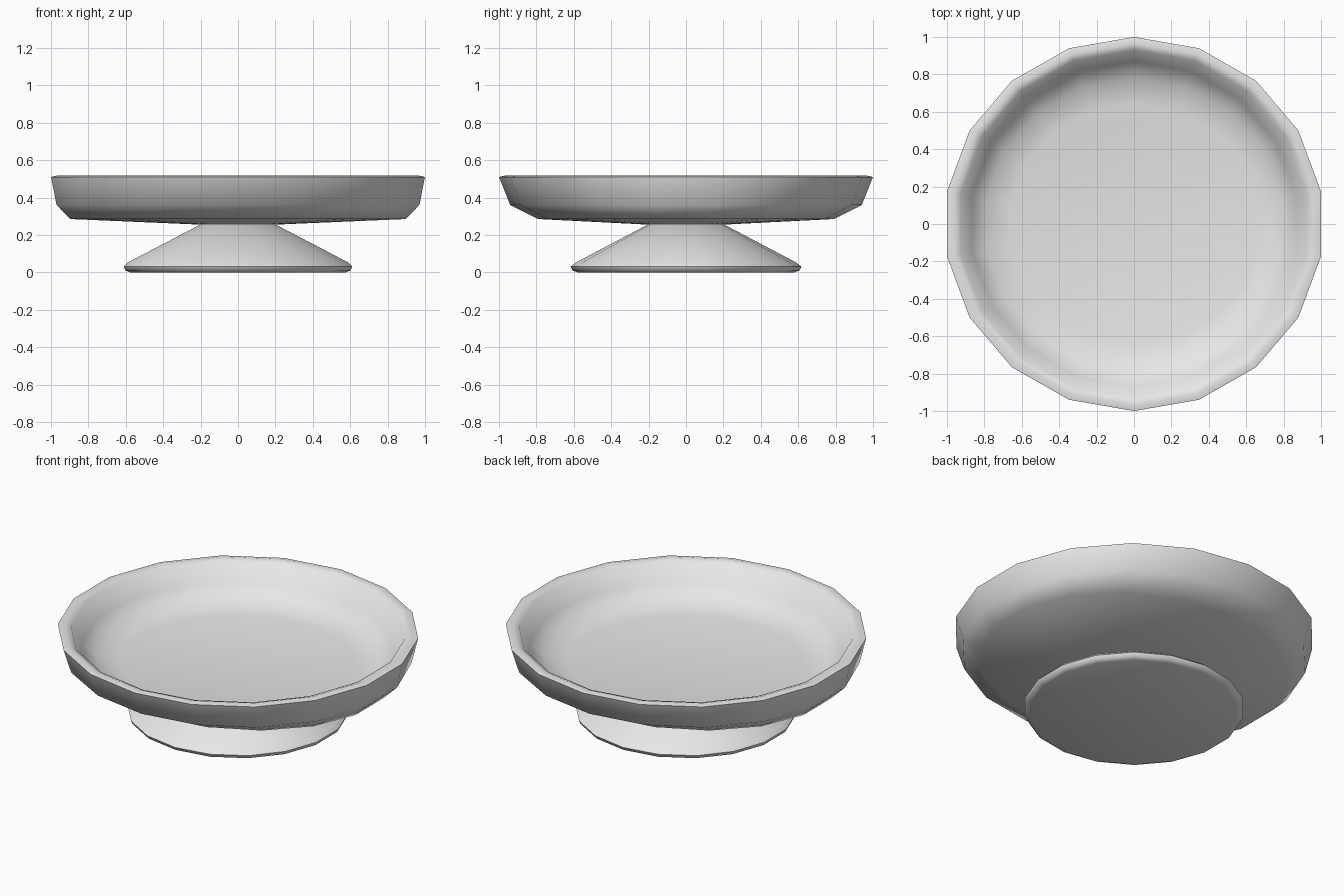
import bpy, bmesh, math

SIDES = 18

cube = bpy.data.objects.get("Cube")
if cube:
    bpy.data.objects.remove(cube, do_unlink=True)

# Single grey material
grey = bpy.data.materials.new("plain grey")
grey.use_nodes = True
colour = (0.8, 0.8, 0.8, 1)
grey.diffuse_color = colour
grey.node_tree.nodes["Principled BSDF"].inputs["Base Color"].default_value = colour


def turned(name, profile, smooth_angle):
    """Loft rings of (x radius, y radius, height) and cap both ends."""
    bm = bmesh.new()
    rings = []
    for rx, ry, z in profile:
        ring = []
        for i in range(SIDES):
            a = math.pi / 2 + math.tau * i / SIDES
            ring.append(bm.verts.new((rx * math.cos(a), ry * math.sin(a), z)))
        rings.append(ring)
    for low, high in zip(rings, rings[1:]):
        for i in range(SIDES):
            j = (i + 1) % SIDES
            bm.faces.new((low[i], low[j], high[j], high[i]))
    bm.faces.new(rings[0][::-1])
    bm.faces.new(rings[-1])
    bmesh.ops.recalc_face_normals(bm, faces=bm.faces)
    mesh = bpy.data.meshes.new(name)
    bm.to_mesh(mesh)
    bm.free()
    mesh.materials.append(grey)
    obj = bpy.data.objects.new(name, mesh)
    bpy.context.collection.objects.link(obj)
    bpy.ops.object.select_all(action="DESELECT")
    obj.select_set(True)
    bpy.context.view_layer.objects.active = obj
    bpy.ops.object.shade_smooth_by_angle(angle=math.radians(smooth_angle))
    return obj


# Shallow dish: underside, outer wall, rim, inner wall, flat floor
turned("dish", [
    (0.20, 0.20, 0.255),
    (0.91, 0.79, 0.285),
    (0.985, 0.94, 0.36),
    (1.015, 1.0, 0.51),
    (0.98, 0.965, 0.518),
    (0.94, 0.93, 0.505),
    (0.88, 0.87, 0.40),
    (0.80, 0.78, 0.335),
    (0.67, 0.645, 0.31),
], 50)

# Flared foot with a rounded lip
turned("foot", [
    (0.585, 0.58, 0.0),
    (0.612, 0.607, 0.01),
    (0.62, 0.617, 0.03),
    (0.60, 0.59, 0.052),
    (0.20, 0.20, 0.258),
], 50)
